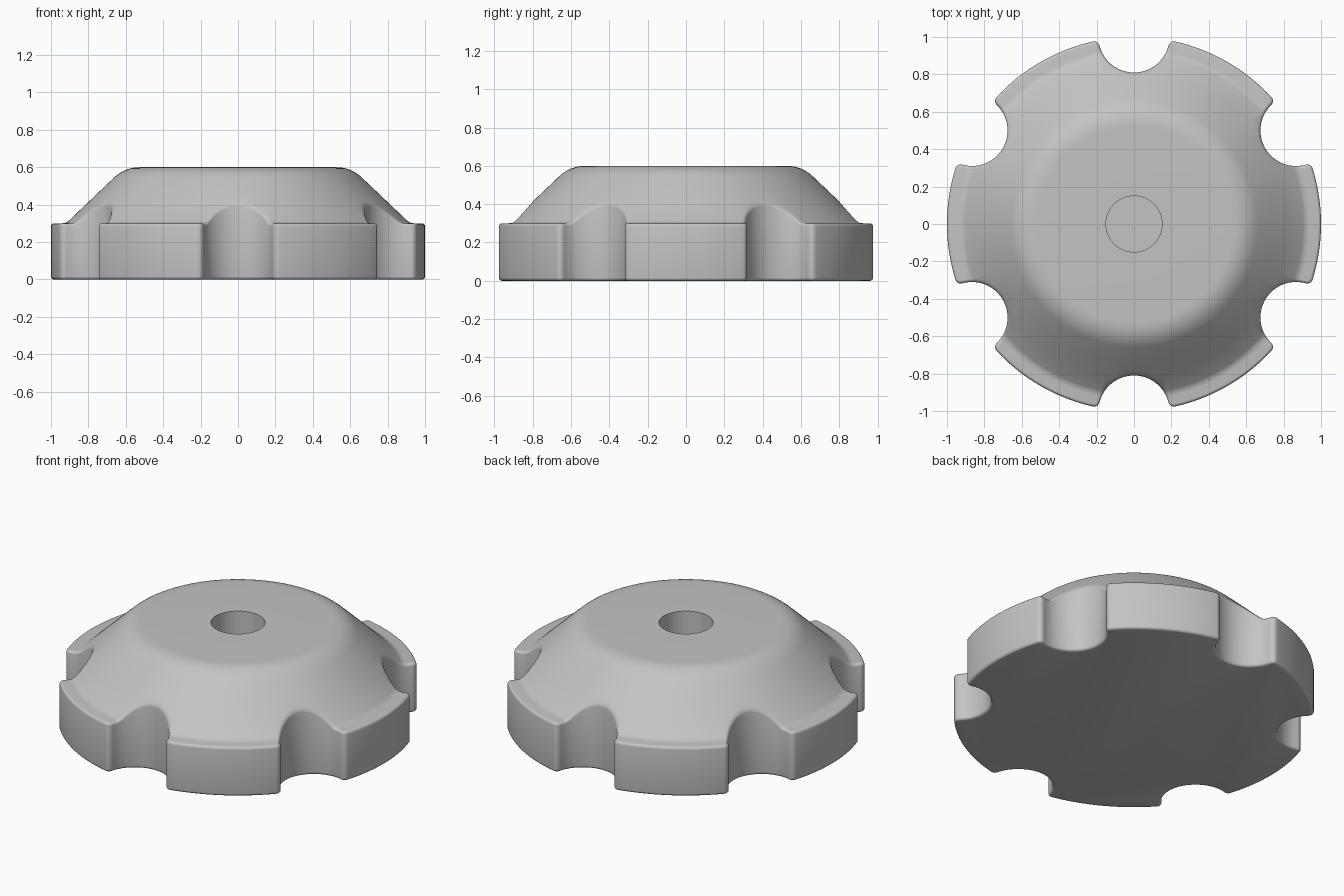
import bpy, bmesh
from math import sin, cos, pi, atan2, acos, hypot
from mathutils import Vector

cube = bpy.data.objects.get("Cube")
if cube:
    bpy.data.objects.remove(cube, do_unlink=True)

NOTCHES = 6
NOTCH_R = 0.19      # finger notch radius, centred on the rim
LIP = 0.03          # rounding of the notch corners
EDGE = 0.016        # rounding of rim edges
BORE_R, BORE_FLOOR = 0.15, 0.2
STEPS = 4

# Crown profile, from the rim shelf up the cone to the flat top
crown = [(1.0, 0.3), (0.94, 0.3), (0.92, 0.304), (0.905, 0.314)]
a, b, c = Vector((0.662, 0.545)), Vector((0.604, 0.6)), Vector((0.525, 0.6))
crown += [(0.82, 0.395), (0.74, 0.471)]
for i in range(9):
    t = i / 8
    crown.append(tuple(a * (1 - t) ** 2 + b * 2 * t * (1 - t) + c * t * t))


def crown_height(r):
    for (r0, z0), (r1, z1) in zip(crown, crown[1:]):
        if r >= r1:
            return z0 + (z1 - z0) * (min(r, r0) - r0) / (r1 - r0)
    return crown[-1][1]


def half_outline():
    """Outline points and normals from notch centre to grip centre."""
    d = 1 - LIP
    ang = acos((d * d + 1 - (NOTCH_R + LIP) ** 2) / (2 * d))
    centre = Vector((d * cos(ang), d * sin(ang)))
    turn = atan2(centre.y, centre.x - 1)
    pts = []
    for i in range(17):                              # notch wall
        n = Vector((cos(pi + (turn - pi) * i / 16), sin(pi + (turn - pi) * i / 16)))
        pts.append((Vector((1, 0)) + n * NOTCH_R, -n))
    start = turn - pi
    for i in range(1, 9):                            # rounded corner
        f = start + (ang - start) * i / 8
        n = Vector((cos(f), sin(f)))
        pts.append((centre + n * LIP, n))
    for i in range(1, 9):                            # outer grip face
        f = ang + (pi / NOTCHES - ang) * i / 8
        n = Vector((cos(f), sin(f)))
        pts.append((n.copy(), n))
    return pts


def column(p, n):
    """Points from the base edge, over the crown, into the bore."""
    out = []
    for i in range(STEPS + 1):                       # lower rounded edge
        f = pi / 2 * i / STEPS
        q = p - n * EDGE * (1 - sin(f))
        out.append((q.x, q.y, EDGE * (1 - cos(f))))
    for i in range(STEPS + 1):                       # upper rounded edge
        f = pi / 2 * i / STEPS
        q = p - n * EDGE * (1 - cos(f))
        out.append((q.x, q.y, crown_height(q.length) - EDGE * (1 - sin(f))))
    ray, limit = q.normalized(), q.length
    for r, z in crown[1:]:                           # cone and shoulder
        r = min(r, limit)
        out.append((ray.x * r, ray.y * r, crown_height(r)))
    for z in (crown[-1][1], BORE_FLOOR):             # blind bore
        out.append((ray.x * BORE_R, ray.y * BORE_R, z))
    return out


# One sector by mirroring the half outline, then repeat round the axis
half = half_outline()
flip = lambda v: Vector((v.x, -v.y))
sector = [(flip(p), flip(n)) for p, n in reversed(half[1:-1])] + half
bm = bmesh.new()
columns = []
for k in range(NOTCHES):
    turn = pi / NOTCHES + k * 2 * pi / NOTCHES
    cs, sn = cos(turn), sin(turn)
    rot = lambda v: Vector((v.x * cs - v.y * sn, v.x * sn + v.y * cs))
    for p, n in sector:
        columns.append([bm.verts.new(v) for v in column(rot(p), rot(n))])
for c0, c1 in zip(columns, columns[1:] + columns[:1]):
    for i in range(len(c0) - 1):
        bm.faces.new((c0[i], c1[i], c1[i + 1], c0[i + 1]))
bm.faces.new([c[0] for c in reversed(columns)])      # flat underside
bm.faces.new([c[-1] for c in columns])               # bore floor
bmesh.ops.remove_doubles(bm, verts=bm.verts, dist=0.0002)
bmesh.ops.dissolve_degenerate(bm, edges=bm.edges, dist=0.0001)
bmesh.ops.recalc_face_normals(bm, faces=bm.faces)

mesh = bpy.data.meshes.new("knob_body")
bm.to_mesh(mesh)
bm.free()
knob = bpy.data.objects.new("knob_body", mesh)
bpy.context.collection.objects.link(knob)

# Plain grey plastic
grey = bpy.data.materials.new("light_grey")
grey.use_nodes = True
colour = (0.55, 0.55, 0.55, 1)
grey.diffuse_color = colour
grey.node_tree.nodes["Principled BSDF"].inputs["Base Color"].default_value = colour
mesh.materials.append(grey)

bpy.ops.object.select_all(action="DESELECT")
knob.select_set(True)
bpy.context.view_layer.objects.active = knob
bpy.ops.object.shade_smooth_by_angle(angle=pi / 5)
